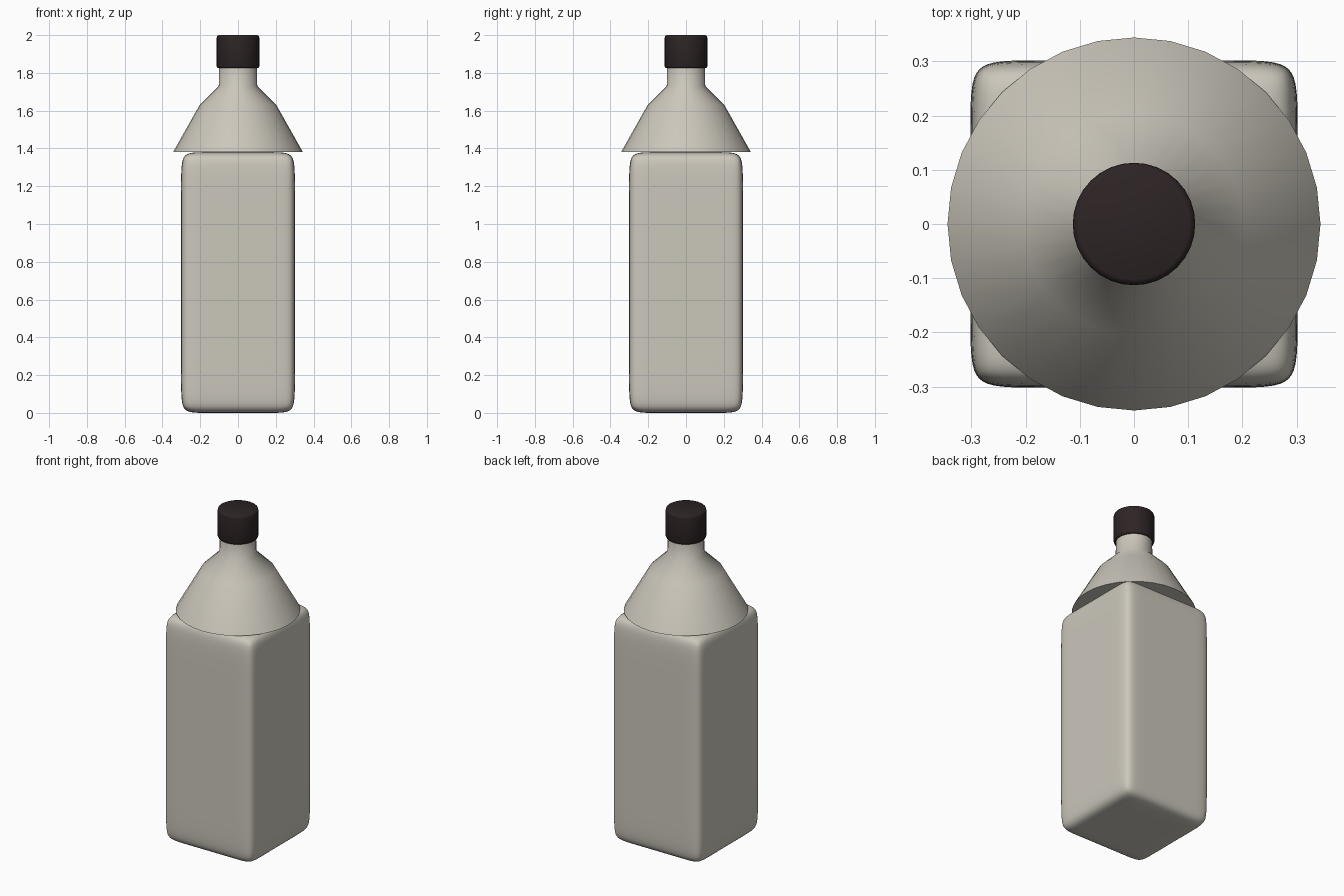
import bpy
import bmesh
import math

default_cube = bpy.data.objects.get("Cube")
if default_cube:
    bpy.data.objects.remove(default_cube, do_unlink=True)


def make_material(name, color):
    mat = bpy.data.materials.new(name)
    mat.use_nodes = True
    mat.diffuse_color = (*color, 1)
    mat.node_tree.nodes["Principled BSDF"].inputs["Base Color"].default_value = (*color, 1)
    return mat


def add_object(name, bm, mat, angle):
    bmesh.ops.recalc_face_normals(bm, faces=bm.faces)
    mesh = bpy.data.meshes.new(name)
    bm.to_mesh(mesh)
    bm.free()
    mesh.materials.append(mat)
    obj = bpy.data.objects.new(name, mesh)
    bpy.context.collection.objects.link(obj)
    bpy.ops.object.select_all(action="DESELECT")
    obj.select_set(True)
    bpy.context.view_layer.objects.active = obj
    bpy.ops.object.shade_smooth_by_angle(angle=math.radians(angle))
    return obj


def lathe(name, profile, mat, angle, sides=32):
    """Spin (radius, z) rings around the z axis and close both ends."""
    bm = bmesh.new()
    rings = []
    for r, z in profile:
        turns = [2 * math.pi * i / sides for i in range(sides)]
        rings.append([bm.verts.new((r * math.cos(a), r * math.sin(a), z)) for a in turns])
    for low, high in zip(rings, rings[1:]):
        for i in range(sides):
            j = (i + 1) % sides
            bm.faces.new((low[i], low[j], high[j], high[i]))
    bm.faces.new(rings[0])
    bm.faces.new(rings[-1])
    return add_object(name, bm, mat, angle)


cream = make_material("warm_grey_plastic", (0.60, 0.57, 0.50))
dark = make_material("dark_brown_plastic", (0.026, 0.017, 0.018))

# Square body: box with support loops, softened by subdivision
half, height, inset, inset_z = 0.302, 1.38, 0.10, 0.15
bm = bmesh.new()
bmesh.ops.create_cube(bm, size=1)
for v in bm.verts:
    v.co = (v.co.x * 2 * half, v.co.y * 2 * half, (v.co.z + 0.5) * height)
cuts = [((s * (half - inset), 0, 0), axis) for s in (-1, 1) for axis in ("x", "y")]
for s in (-1, 1):
    d = s * (half - inset)
    for co, no in (((d, 0, 0), (1, 0, 0)), ((0, d, 0), (0, 1, 0)),
                   ((0, 0, height / 2 + s * (height / 2 - inset_z)), (0, 0, 1))):
        bmesh.ops.bisect_plane(bm, geom=bm.verts[:] + bm.edges[:] + bm.faces[:],
                               plane_co=co, plane_no=no)
body = add_object("bottle_body", bm, cream, 180)
subsurf = body.modifiers.new("soft_corners", "SUBSURF")
subsurf.levels = subsurf.render_levels = 3

# Conical shoulder running into the neck
lathe("shoulder_and_neck", [(0.344, 1.38), (0.203, 1.63), (0.102, 1.73), (0.10, 1.85)],
      cream, 50)

# Screw cap with softened rims
lathe("screw_cap", [(0.103, 1.825), (0.110, 1.828), (0.113, 1.836), (0.113, 1.985),
                    (0.110, 1.996), (0.102, 2.0)], dark, 50)
